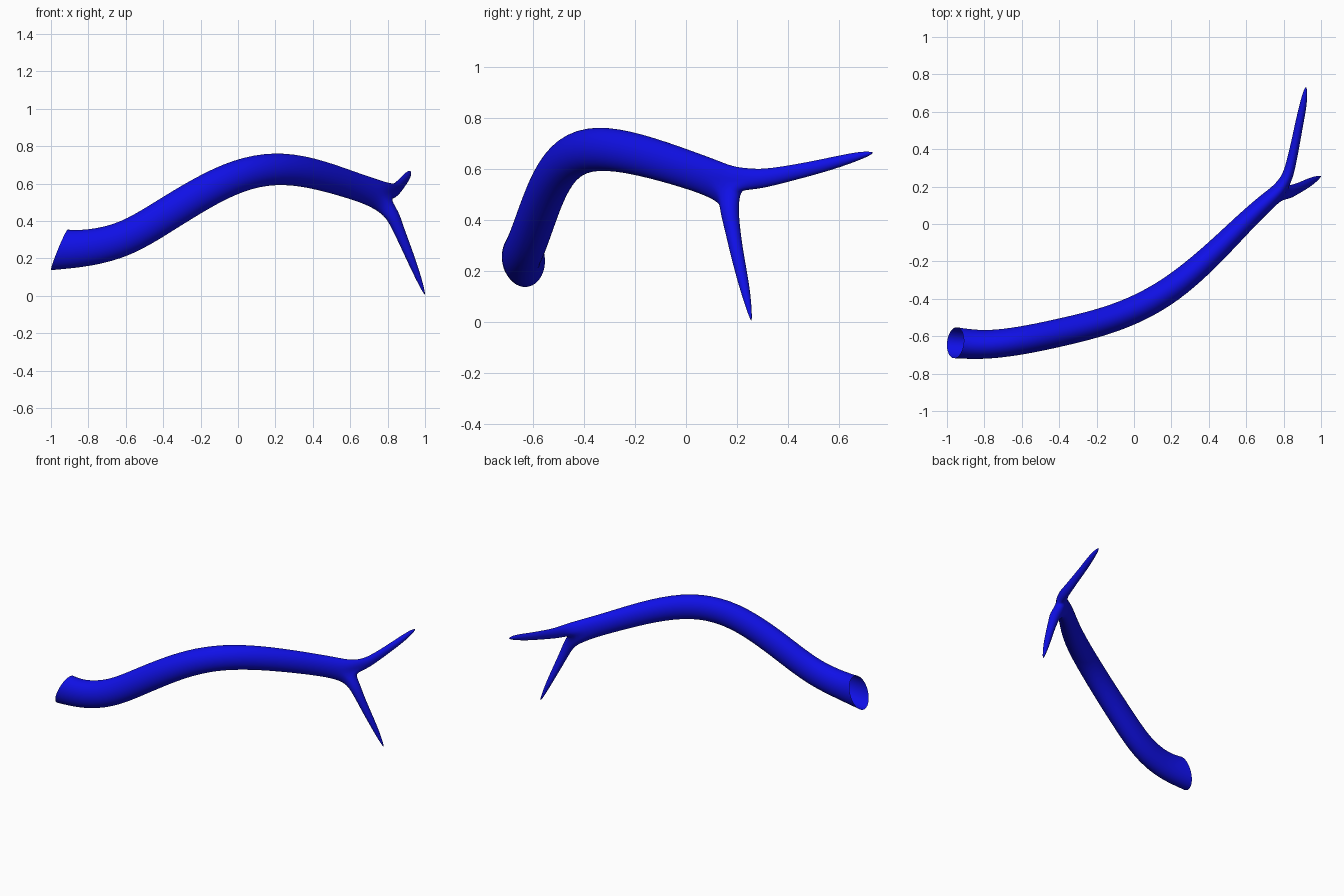
import bpy
import bmesh
import math
from mathutils import Vector

cube = bpy.data.objects.get("Cube")
if cube:
    bpy.data.objects.remove(cube)

SIDES = 16
HALF = SIDES // 2
SWELL = 1.025  # makes up for the shrinkage of subdivision
UP = Vector((0, 0, 1))

# Stations: centre x, y, z, half width, half height
trunk = [(-.955, -.635, .245, .083, .117), (-.8, -.65, .252, .076, .098),
         (-.6, -.625, .298, .075, .092), (-.4, -.582, .422, .075, .091),
         (-.2, -.535, .547, .074, .09), (0, -.466, .647, .073, .088),
         (.2, -.355, .687, .071, .086), (.4, -.185, .659, .063, .081),
         (.6, .018, .594, .053, .074), (.7, .11, .56, .048, .074),
         (.765, .165, .532, .044, .08)]
back_branch = [(.818, .245, .559, .03, .042), (.837, .31, .562, .027, .036),
               (.861, .42, .585, .024, .03), (.882, .53, .61, .022, .026),
               (.903, .63, .637, .02, .021), (.915, .7, .656, .013, .013)]
back_tip = (.921, .743, .665)
down_branch = [(.825, .17, .435, .036, .038), (.852, .181, .37, .03, .031),
               (.888, .196, .285, .026, .027), (.927, .217, .19, .023, .022),
               (.963, .237, .1, .017, .016), (.988, .25, .035, .008, .008)]
down_tip = (1.003, .258, -.005)

bm = bmesh.new()


def frame(direction):
    t = Vector(direction).normalized()
    side = t.cross(UP).normalized()
    return t, side, side.cross(t)


def ring(station, direction):
    _, side, up = frame(direction)
    verts = []
    for i in range(SIDES):
        a = math.tau * i / SIDES
        offset = side * station[3] * math.cos(a) + up * station[4] * math.sin(a)
        verts.append(bm.verts.new(Vector(station[:3]) + offset * SWELL))
    return verts


def bridge(a, b):
    for i in range(SIDES):
        j = (i + 1) % SIDES
        bm.faces.new((a[i], a[j], b[j], b[i]))


def sweep(stations, first_direction=None, loop=None, tip=None):
    """Run a tube through the stations, optionally from a loop and to a point."""
    points = [Vector(s[:3]) for s in stations]
    if tip:
        points.append(Vector(tip))
    for i, station in enumerate(stations):
        direction = points[min(i + 1, len(points) - 1)] - points[max(i - 1, 0)]
        if i == 0 and first_direction:
            direction = first_direction
        new = ring(station, direction)
        if loop:
            bridge(loop, new)
        loop = new
    if tip:
        end = bm.verts.new(points[-1])
        for i in range(SIDES):
            bm.faces.new((loop[i], loop[(i + 1) % SIDES], end))
    return loop


# Trunk with a slanted open end
fork = sweep(trunk, first_direction=(.92, -.1, -.38))

# Saddle across the fork, shared by both branches
last = Vector(trunk[-1][:3])
t, side, up = frame(last - Vector(trunk[-2][:3]))
saddle = []
for i in range(1, HALF):
    a = math.pi * i / HALF
    offset = side * trunk[-1][3] * math.cos(a) + t * .06 * math.sin(a)
    saddle.append(bm.verts.new(last + offset))

# Branches grow from the upper and lower halves of the fork
upper = fork[:HALF + 1] + saddle[::-1]
lower = [fork[0]] + saddle + fork[HALF:]
sweep(back_branch, loop=upper, tip=back_tip)
sweep(down_branch, loop=lower, tip=down_tip)

bmesh.ops.recalc_face_normals(bm, faces=bm.faces)
mesh = bpy.data.meshes.new("forked_tube")
bm.to_mesh(mesh)
bm.free()
tube = bpy.data.objects.new("forked_tube", mesh)
bpy.context.collection.objects.link(tube)

# Smooth surface
for polygon in mesh.polygons:
    polygon.use_smooth = True
subdivision = tube.modifiers.new("smooth", 'SUBSURF')
subdivision.levels = subdivision.render_levels = 2

# Colour
blue = bpy.data.materials.new("deep_blue")
blue.use_nodes = True
colour = (.005, .005, .8, 1)
blue.diffuse_color = colour
blue.node_tree.nodes["Principled BSDF"].inputs["Base Color"].default_value = colour
mesh.materials.append(blue)
